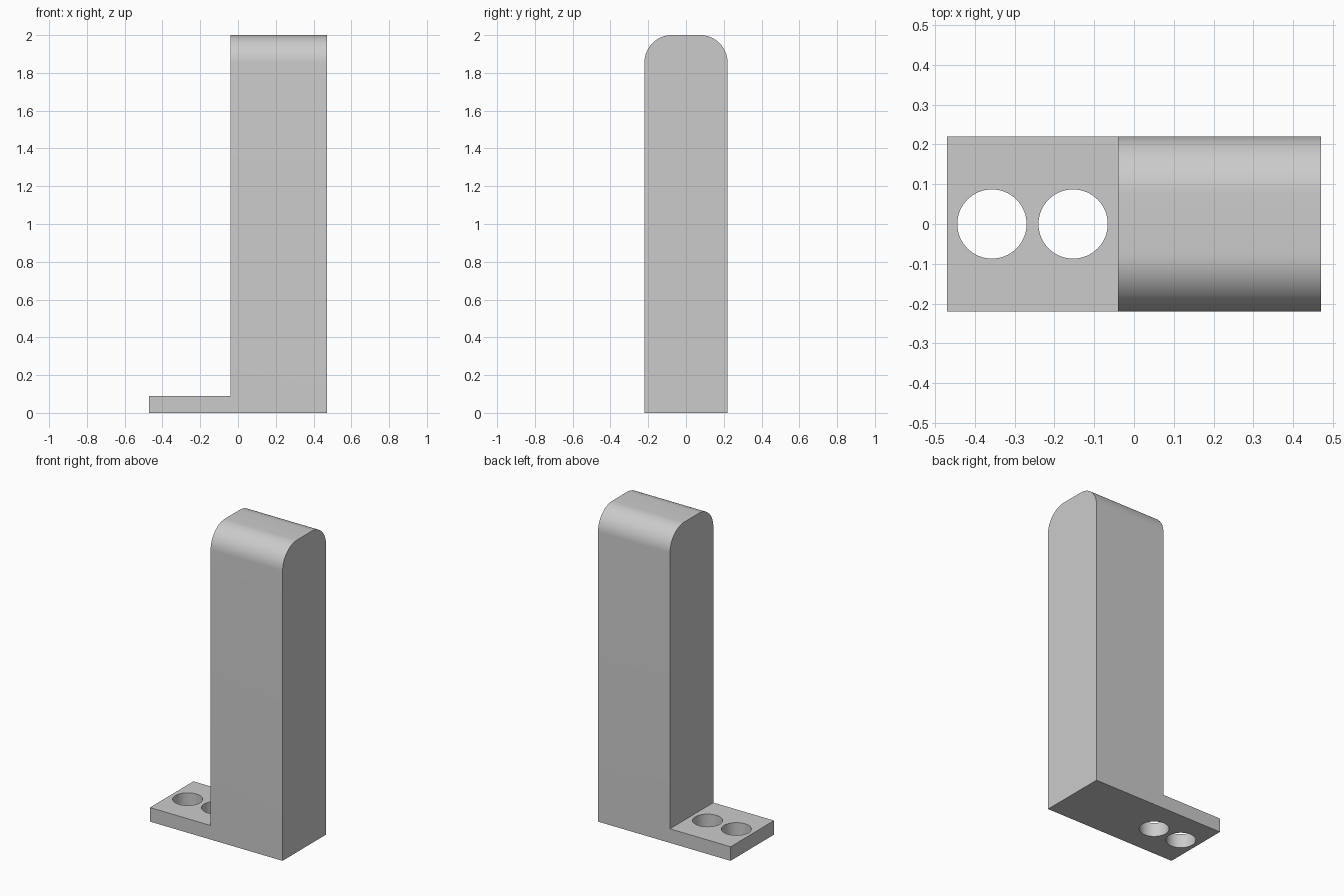
import bpy
import bmesh

if "Cube" in bpy.data.objects:
    bpy.data.objects.remove(bpy.data.objects["Cube"], do_unlink=True)

LEFT, RIGHT, STEP = 0.47, -0.47, -0.04
DEPTH, HEIGHT, FOOT = 0.22, 2.0, 0.09
ROUND, HOLE = 0.145, 0.087

grey = bpy.data.materials.new("light grey")
grey.use_nodes = True
colour = (0.6, 0.6, 0.6, 1)
grey.diffuse_color = colour
grey.node_tree.nodes["Principled BSDF"].inputs["Base Color"].default_value = colour


def new_object(name, bm):
    bmesh.ops.recalc_face_normals(bm, faces=bm.faces)
    mesh = bpy.data.meshes.new(name)
    bm.to_mesh(mesh)
    bm.free()
    obj = bpy.data.objects.new(name, mesh)
    bpy.context.collection.objects.link(obj)
    mesh.materials.append(grey)
    return obj


# L-shaped body: tall post with a flat mounting foot
bm = bmesh.new()
profile = [(RIGHT, 0), (LEFT, 0), (LEFT, HEIGHT), (STEP, HEIGHT), (STEP, FOOT), (RIGHT, FOOT)]
side = bm.faces.new([bm.verts.new((x, -DEPTH, z)) for x, z in profile])
result = bmesh.ops.extrude_face_region(bm, geom=[side])
for v in result["geom"]:
    if isinstance(v, bmesh.types.BMVert):
        v.co.y = DEPTH

# Rounded front and back edges along the top of the post
top_edges = [e for e in bm.edges
             if all(v.co.z > HEIGHT - 0.01 for v in e.verts)
             and abs(e.verts[0].co.y - e.verts[1].co.y) < 0.01]
bmesh.ops.bevel(bm, geom=top_edges, offset=ROUND, segments=16, profile=0.5, affect="EDGES")
post = new_object("post_with_foot", bm)

# Two round screw holes through the foot
for i, x in enumerate((-0.357, -0.153)):
    bm = bmesh.new()
    bmesh.ops.create_cone(bm, cap_ends=True, segments=64, radius1=HOLE, radius2=HOLE, depth=0.5)
    cutter = new_object(f"hole_cutter_{i + 1}", bm)
    cutter.location.x = x
    cutter.hide_render = True
    cutter.hide_set(True)
    cut = post.modifiers.new(f"screw hole {i + 1}", "BOOLEAN")
    cut.operation = "DIFFERENCE"
    cut.solver = "EXACT"
    cut.object = cutter

# Apply the cuts so the hole walls can be smooth shaded
bpy.context.view_layer.update()
bpy.ops.object.select_all(action="DESELECT")
bpy.context.view_layer.objects.active = post
post.select_set(True)
for name in [m.name for m in post.modifiers]:
    bpy.ops.object.modifier_apply(modifier=name)
for obj in [o for o in bpy.data.objects if o.name.startswith("hole_cutter")]:
    bpy.data.objects.remove(obj, do_unlink=True)
bpy.ops.object.shade_smooth_by_angle(angle=0.5)
